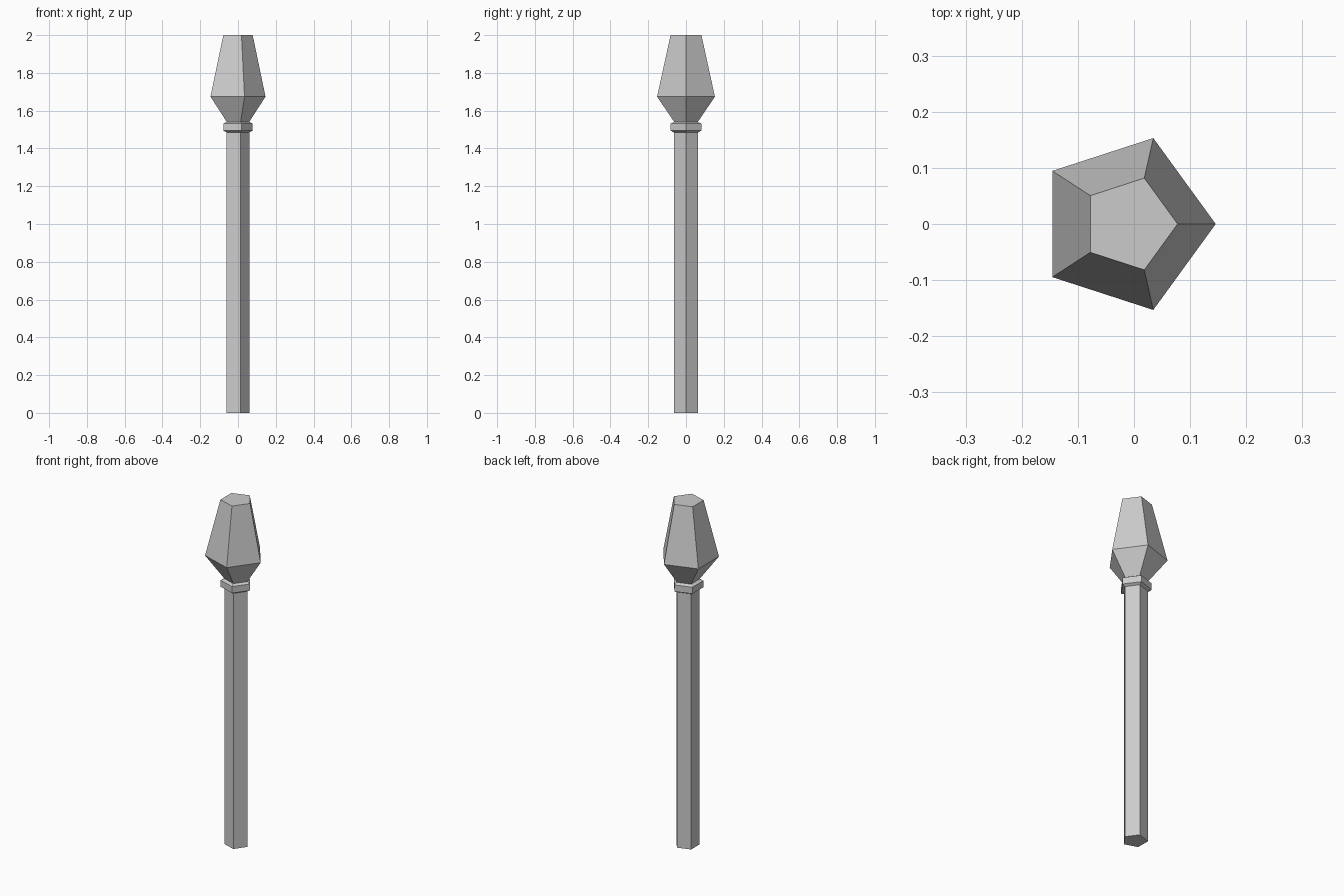
import bpy, bmesh, math

if "Cube" in bpy.data.objects:
    bpy.data.objects.remove(bpy.data.objects["Cube"])

SIDES = 5


def pentagon_loft(name, profile, cap_bottom=True, cap_top=True):
    """Stack pentagon rings from (radius, height) pairs, each centred on its own width."""
    bm = bmesh.new()
    rings = []
    for r, z in profile:
        cx = -r * (1 - math.cos(math.pi / SIDES)) / 2
        rings.append([bm.verts.new((cx + r * math.cos(math.tau * i / SIDES),
                                    r * math.sin(math.tau * i / SIDES), z))
                      for i in range(SIDES)])
    for lower, upper in zip(rings, rings[1:]):
        for i in range(SIDES):
            j = (i + 1) % SIDES
            bm.faces.new((lower[i], lower[j], upper[j], upper[i]))
    if cap_bottom:
        bm.faces.new(rings[0][::-1])
    if cap_top:
        bm.faces.new(rings[-1])
    mesh = bpy.data.meshes.new(name)
    bm.to_mesh(mesh)
    bm.free()
    obj = bpy.data.objects.new(name, mesh)
    bpy.context.collection.objects.link(obj)
    return obj


# Long straight handle, running up into the collar
pentagon_loft("shaft", [(0.067, 0), (0.067, 1.485)], cap_top=False)

# Narrow binding ring with chamfered rims
pentagon_loft("collar", [(0.067, 1.485), (0.085, 1.494), (0.085, 1.532), (0.066, 1.541)],
              cap_bottom=False, cap_top=False)

# Faceted head: flares out, then tapers to a flat top
pentagon_loft("head", [(0.066, 1.541), (0.161, 1.674), (0.086, 2.0)], cap_bottom=False)
